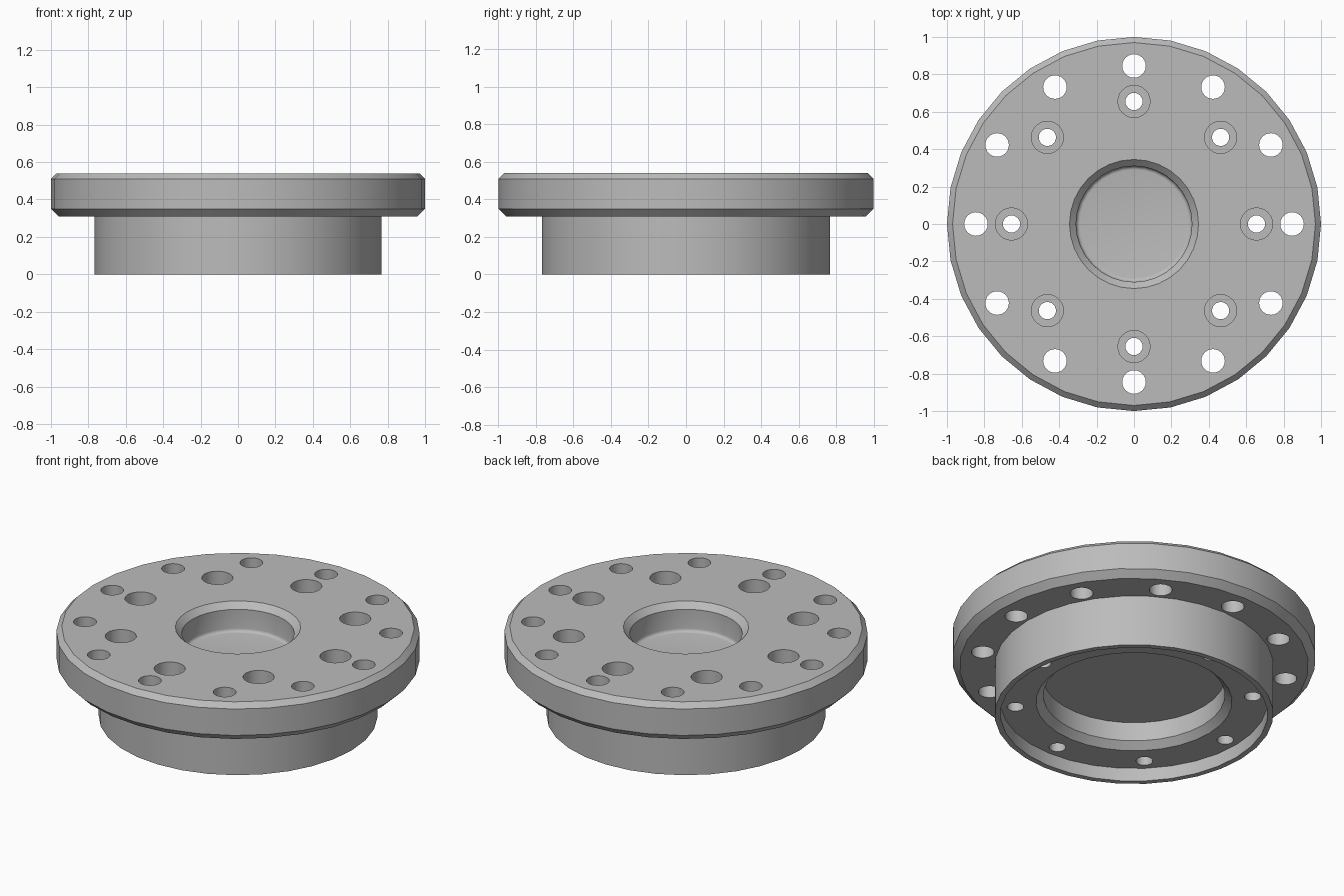
import bpy, bmesh
from math import sin, cos, pi, radians

default = bpy.data.objects.get("Cube")
if default:
    bpy.data.objects.remove(default, do_unlink=True)

steel = bpy.data.materials.new("machined grey")
steel.use_nodes = True
grey = (0.5, 0.5, 0.5, 1)
steel.diffuse_color = grey
steel.node_tree.nodes["Principled BSDF"].inputs["Base Color"].default_value = grey


def lathe(bm, profile, sides, cx=0, cy=0):
    """Revolve an (r, z) profile, ends on the axis, into a closed solid."""
    rings = []
    for r, z in profile:
        if r == 0:
            rings.append([bm.verts.new((cx, cy, z))])
        else:
            rings.append([bm.verts.new((cx + r * cos(2 * pi * i / sides),
                                        cy + r * sin(2 * pi * i / sides), z))
                          for i in range(sides)])
    for a, b in zip(rings, rings[1:]):
        if len(a) == 1:
            bm.faces.new(b)
        elif len(b) == 1:
            bm.faces.new(a)
        else:
            for i in range(sides):
                j = (i + 1) % sides
                bm.faces.new((a[i], a[j], b[j], b[i]))
    # Capped ends need no centre point
    for ring in rings:
        if len(ring) == 1:
            bm.verts.remove(ring[0])


def make_object(name, bm):
    bmesh.ops.recalc_face_normals(bm, faces=bm.faces)
    mesh = bpy.data.meshes.new(name)
    bm.to_mesh(mesh)
    bm.free()
    mesh.materials.append(steel)
    obj = bpy.data.objects.new(name, mesh)
    bpy.context.collection.objects.link(obj)
    return obj


# Flange body: underside pocket, hub, chamfered disc, top recess with a fillet
FLOOR, RECESS, FILLET = 0.37, 0.31, 0.02
fillet = [(RECESS - FILLET + FILLET * cos(a), FLOOR + FILLET - FILLET * sin(a))
          for a in (radians(d) for d in (0, 22.5, 45, 67.5, 90))]
body = [(0, 0.235), (0.5, 0.235), (0.5, 0.12), (0.54, 0.08), (0.735, 0.08),
        (0.735, 0), (0.767, 0), (0.767, 0.31), (0.96, 0.31), (1, 0.35),
        (1, 0.51), (0.97, 0.54), (0.345, 0.54), (RECESS, 0.505)]
bm = bmesh.new()
lathe(bm, body + fillet + [(0, FLOOR)], 32)
flange = make_object("flange", bm)

# Bolt holes: plain ones in the rim, counterbored ones through the hub
bm = bmesh.new()
for i in range(12):
    a = 2 * pi * i / 12
    lathe(bm, [(0, 0.2), (0.063, 0.2), (0.063, 0.6), (0, 0.6)], 24,
          0.845 * cos(a), 0.845 * sin(a))
for i in range(8):
    a = 2 * pi * i / 8
    lathe(bm, [(0, 0.04), (0.046, 0.04), (0.046, 0.42), (0.086, 0.42),
               (0.086, 0.6), (0, 0.6)], 24, 0.655 * cos(a), 0.655 * sin(a))
holes = make_object("hole_cutter", bm)
holes.hide_render = True

cut = flange.modifiers.new("bolt holes", 'BOOLEAN')
cut.operation = 'DIFFERENCE'
cut.solver = 'EXACT'
cut.object = holes

bpy.ops.object.select_all(action='DESELECT')
flange.select_set(True)
bpy.context.view_layer.objects.active = flange
bpy.ops.object.modifier_apply(modifier=cut.name)
bpy.data.objects.remove(holes, do_unlink=True)
bpy.ops.object.shade_smooth_by_angle(angle=radians(30))
